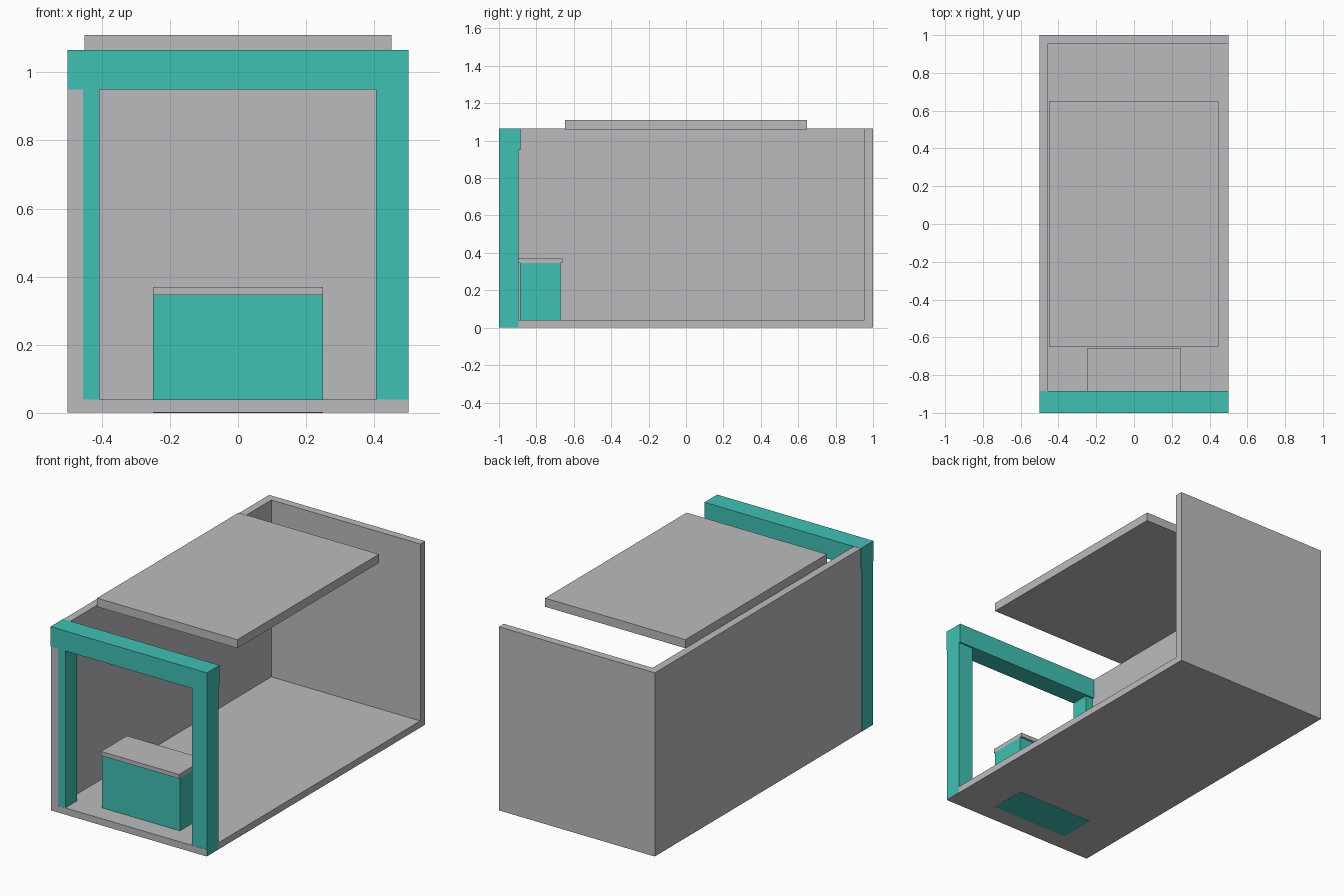
import bpy

if "Cube" in bpy.data.objects:
    bpy.data.objects.remove(bpy.data.objects["Cube"])


def material(name, rgb):
    m = bpy.data.materials.new(name)
    m.diffuse_color = (*rgb, 1)
    m.use_nodes = True
    m.node_tree.nodes["Principled BSDF"].inputs["Base Color"].default_value = m.diffuse_color
    return m


GREY = material("light grey", (0.50, 0.50, 0.515))
TEAL = material("teal", (0.051, 0.533, 0.456))


def box(name, x, y, z, mat):
    """Axis-aligned box from (min, max) pairs."""
    bpy.ops.mesh.primitive_cube_add(size=1)
    o = bpy.context.object
    o.name = o.data.name = name
    for v in o.data.vertices:
        v.co = [r[0] if c < 0 else r[1] for c, r in zip(v.co, (x, y, z))]
    o.data.materials.append(mat)
    return o


E = 0.001  # tiny offset so flush faces never coincide

# Shell: floor, one side wall, back wall, raised roof panel
box("floor", (-0.5, 0.5), (-1, 1), (E, 0.04), GREY)
box("left_wall", (-0.5, -0.455), (-1, 1), (E, 1.065), GREY)
box("back_wall", (-0.5, 0.5), (0.955, 1), (E, 1.065), GREY)
box("roof_panel", (-0.45, 0.45), (-0.648, 0.648), (1.06, 1.11), GREY)

# Entrance frame: two posts and a beam
box("left_post", (-0.5 - E, -0.407), (-1 + E, -0.895), (2 * E, 0.95), TEAL)
box("right_post", (0.405, 0.5 + E), (-1 + E, -0.895), (2 * E, 0.95), TEAL)
box("front_beam", (-0.5 - E, 0.5 + E), (-1 - E, -0.885), (0.95, 1.065 + E), TEAL)

# Counter with a thin overhanging top
box("counter_body", (-0.25, 0.25), (-0.888, -0.672), (0, 0.346), TEAL)
box("counter_top", (-0.25, 0.25), (-0.897, -0.66), (0.346, 0.37), GREY)
